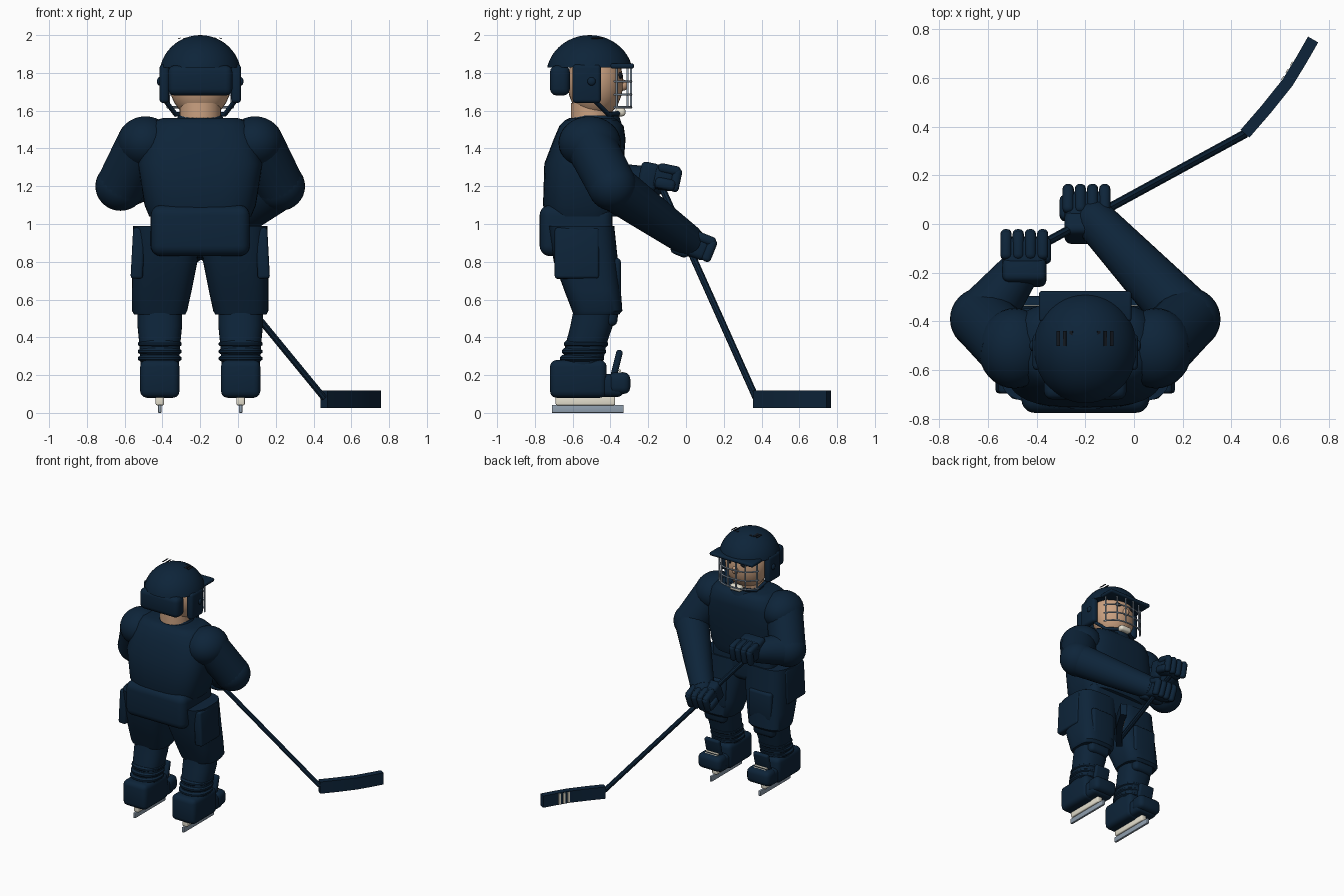
import bpy, bmesh, math
from mathutils import Vector, Matrix

if "Cube" in bpy.data.objects:
    bpy.data.objects.remove(bpy.data.objects["Cube"])

CX = -0.2  # body centre line


def mat(name, rgb):
    m = bpy.data.materials.new(name)
    m.diffuse_color = (*rgb, 1)
    m.use_nodes = True
    m.node_tree.nodes["Principled BSDF"].inputs["Base Color"].default_value = m.diffuse_color
    return m


NAVY = mat("navy", (0.004, 0.0175, 0.041))
SKIN = mat("skin", (0.60, 0.36, 0.22))
CREAM = mat("cream", (0.78, 0.74, 0.62))
STEEL = mat("steel", (0.28, 0.35, 0.43))
DARK = mat("near_black", (0.006, 0.009, 0.014))


def finish(name, bm, m):
    bmesh.ops.recalc_face_normals(bm, faces=bm.faces)
    me = bpy.data.meshes.new(name)
    bm.to_mesh(me)
    bm.free()
    me.materials.append(m)
    ob = bpy.data.objects.new(name, me)
    bpy.context.collection.objects.link(ob)
    return ob


def box(name, lo, hi, m=NAVY, r=0.02, rot=(0, 0, 0), seg=3):
    """Rounded box between two corners, turned about its centre."""
    lo, hi = Vector(lo), Vector(hi)
    bm = bmesh.new()
    bmesh.ops.create_cube(bm, size=1)
    bmesh.ops.scale(bm, vec=hi - lo, verts=bm.verts)
    if r:
        bmesh.ops.bevel(bm, geom=bm.edges[:], offset=r, segments=seg, affect='EDGES', profile=0.5)
    ob = finish(name, bm, m)
    ob.location = (lo + hi) / 2
    ob.rotation_euler = [math.radians(a) for a in rot]
    return ob


def ball(name, c, r, m=NAVY, seg=32, cut=None):
    """Ellipsoid, optionally cut flat below height cut."""
    bm = bmesh.new()
    bmesh.ops.create_uvsphere(bm, u_segments=seg, v_segments=seg // 2, radius=1)
    bmesh.ops.scale(bm, vec=r, verts=bm.verts)
    bmesh.ops.translate(bm, vec=c, verts=bm.verts)
    if cut is not None:
        res = bmesh.ops.bisect_plane(bm, geom=bm.verts[:] + bm.edges[:] + bm.faces[:],
                                     plane_co=(0, 0, cut), plane_no=(0, 0, -1), clear_outer=True)
        edges = [e for e in res["geom_cut"] if isinstance(e, bmesh.types.BMEdge)]
        bmesh.ops.holes_fill(bm, edges=edges, sides=0)
    return finish(name, bm, m)


def limb(name, a, b, ra, rb, m=NAVY, seg=24):
    """Tapered cylinder from a to b."""
    a, b = Vector(a), Vector(b)
    bm = bmesh.new()
    q = (b - a).to_track_quat('Z', 'Y').to_matrix().to_4x4()
    bmesh.ops.create_cone(bm, cap_ends=True, segments=seg, radius1=ra, radius2=rb,
                          depth=(b - a).length, matrix=Matrix.Translation((a + b) / 2) @ q)
    return finish(name, bm, m)


def loft(name, rings, m=NAVY, power=3.2, n=40):
    """Skin over rounded-square sections (z, x, y, half x, half y)."""
    bm = bmesh.new()
    loops = []
    for z, x, y, hx, hy in rings:
        loop = []
        for i in range(n):
            t = 2 * math.pi * i / n
            c, s = math.cos(t), math.sin(t)
            loop.append(bm.verts.new((x + hx * math.copysign(abs(c) ** (2 / power), c),
                                      y + hy * math.copysign(abs(s) ** (2 / power), s), z)))
        loops.append(loop)
    for p, q in zip(loops, loops[1:]):
        for i in range(n):
            bm.faces.new((p[i], p[(i + 1) % n], q[(i + 1) % n], q[i]))
    bm.faces.new(loops[0])
    bm.faces.new(loops[-1])
    return finish(name, bm, m)


def tube(name, pts, r, m):
    cu = bpy.data.curves.new(name, 'CURVE')
    cu.dimensions = '3D'
    cu.bevel_depth = r
    cu.bevel_resolution = 2
    cu.use_fill_caps = True
    sp = cu.splines.new('POLY')
    sp.points.add(len(pts) - 1)
    for p, c in zip(sp.points, pts):
        p.co = (*c, 1)
    cu.materials.append(m)
    ob = bpy.data.objects.new(name, cu)
    bpy.context.collection.objects.link(ob)


# Head and face
limb("neck", (CX, -0.5, 1.5), (CX, -0.5, 1.64), 0.11, 0.11, SKIN)
ball("head", (CX, -0.48, 1.75), (0.165, 0.148, 0.195), SKIN)
ball("nose", (CX, -0.335, 1.735), (0.025, 0.03, 0.03), SKIN, 16)
box("chin_cup", (CX - 0.05, -0.375, 1.57), (CX + 0.05, -0.32, 1.615), CREAM, 0.018)

# Helmet
ball("helmet_dome", (CX, -0.51, 1.785), (0.217, 0.23, 0.215), cut=1.828, seg=48)
box("helmet_brim", (CX - 0.19, -0.4, 1.822), (CX + 0.19, -0.275, 1.85), r=0.012)
box("helmet_back", (CX - 0.17, -0.72, 1.68), (CX + 0.17, -0.615, 1.84), r=0.035)
for s in (-1, 1):
    x = CX + s * 0.19
    box("ear_guard", (x - 0.026, -0.6, 1.64), (x + 0.026, -0.45, 1.845), r=0.02)
    ball("ear_bolt", (CX + s * 0.217, -0.5, 1.755), (0.012, 0.022, 0.022), seg=16)
    ball("eye", (CX + s * 0.06, -0.352, 1.785), (0.026, 0.018, 0.018), DARK, 16)
    tube("chin_strap", [(x, -0.49, 1.66), (CX + s * 0.13, -0.41, 1.58), (CX + s * 0.05, -0.36, 1.585)], 0.013, NAVY)
    for i in range(3):
        box("vent", (CX + s * 0.083 - 0.034 + i * 0.026, -0.5, 1.981),
            (CX + s * 0.083 - 0.02 + i * 0.026, -0.44, 1.985), DARK, 0, (0, s * 22, 0))


# Face cage
def cage_point(u, z):
    """Point on the curved cage, u running -1 to 1 across the face."""
    return (CX + 0.175 * u, -0.29 - 0.09 * abs(u) ** 3, z)


for z in (1.755, 1.685, 1.618):
    tube("cage_bar", [cage_point(i / 8, z) for i in range(-8, 9)], 0.006, STEEL)
for u in (-0.95, -0.6, -0.2, 0.2, 0.6, 0.95):
    tube("cage_upright", [cage_point(u, 1.83), cage_point(u, 1.612)], 0.006, STEEL)

# Torso
loft("torso", [(1.04, CX, -0.55, 0.27, 0.19), (1.1, CX, -0.55, 0.295, 0.207),
               (1.32, CX, -0.54, 0.33, 0.21), (1.45, CX, -0.51, 0.30, 0.19),
               (1.52, CX, -0.5, 0.265, 0.17), (1.55, CX, -0.5, 0.24, 0.14),
               (1.56, CX, -0.5, 0.2, 0.12)])
loft("collar", [(1.53, CX, -0.48, 0.135, 0.14), (1.575, CX, -0.48, 0.115, 0.125)], power=2)
box("hip_pad", (CX - 0.262, -0.775, 0.83), (CX + 0.262, -0.39, 1.1), r=0.055, seg=5)

# Legs and skates
for s in (-1, 1):
    lx = CX + s * 0.214
    loft("pants_leg", [(0.99, CX + s * 0.175, -0.555, 0.18, 0.175), (0.8, CX + s * 0.187, -0.53, 0.172, 0.17),
                       (0.65, CX + s * 0.203, -0.495, 0.158, 0.15),
                       (0.54, CX + s * 0.215, -0.47, 0.146, 0.133), (0.52, CX + s * 0.215, -0.475, 0.135, 0.12)])
    px = CX + s * 0.33
    box("thigh_panel", (px - 0.032, -0.695, 0.71), (px + 0.032, -0.46, 0.98), r=0.015, rot=(0, -s * 3, 0))
    box("thigh_front_pad", (CX + s * 0.2 - 0.1, -0.4, 0.6), (CX + s * 0.2 + 0.1, -0.345, 0.82), r=0.02)
    loft("sock", [(0.6, lx, -0.475, 0.118, 0.11), (0.46, lx, -0.5, 0.118, 0.112),
                  (0.36, lx, -0.53, 0.108, 0.108), (0.24, lx, -0.55, 0.1, 0.105)], power=2.5)
    box("knee_pad", (lx - 0.09, -0.44, 0.46), (lx + 0.09, -0.36, 0.58), r=0.03, rot=(-6, 0, 0))
    for z, y in ((0.365, -0.53), (0.325, -0.54), (0.288, -0.55)):
        loft("sock_fold", [(z - 0.018, lx, y, 0.1, 0.105), (z - 0.006, lx, y, 0.116, 0.117),
                           (z + 0.006, lx, y, 0.116, 0.117), (z + 0.018, lx, y, 0.1, 0.105)], power=2.3)
    box("boot_ankle", (lx - 0.104, -0.72, 0.08), (lx + 0.104, -0.42, 0.28), r=0.035)
    box("boot_foot", (lx - 0.092, -0.68, 0.085), (lx + 0.092, -0.33, 0.205), r=0.03)
    box("toe_cap", (lx - 0.1, -0.41, 0.1), (lx + 0.1, -0.295, 0.215), r=0.035)
    box("boot_tongue", (lx - 0.065, -0.385, 0.18), (lx + 0.065, -0.35, 0.335), r=0.014, rot=(-14, 0, 0))
    for i in range(3):
        y = -0.365 + 0.014 * i
        tube("lace", [(lx - 0.055, y, 0.235 - 0.012 * i), (lx + 0.055, y, 0.235 - 0.012 * i)], 0.007, CREAM)
    box("blade_holder", (lx - 0.022, -0.69, 0.04), (lx + 0.022, -0.375, 0.09), CREAM, 0.008)
    box("skate_blade", (lx - 0.009, -0.71, 0), (lx + 0.009, -0.33, 0.042), STEEL, 0.004)


# Arms and gloves
def arm(side, elbow, wrist):
    sh = Vector((CX + side * 0.29, -0.51, 1.43))
    ball("shoulder_pad", sh, (0.15, 0.165, 0.14))
    limb("upper_arm", sh + Vector((side * 0.015, 0, 0)), elbow, 0.135, 0.13)
    ball("elbow", elbow, (0.133, 0.13, 0.13))
    limb("forearm", elbow, wrist, 0.125, 0.085)
    ball("wrist", wrist, (0.083, 0.083, 0.083))


def glove(c, tilt):
    """Cuff, palm, four curled fingers and a thumb, pitched about x."""
    turn = Matrix.Rotation(math.radians(tilt), 3, 'X')

    def piece(name, off, size, r):
        p = Vector(c) + turn @ Vector(off)
        h = Vector(size) / 2
        box(name, p - h, p + h, r=r, rot=(tilt, 0, 0))
    piece("glove_cuff", (0, -0.075, 0), (0.18, 0.1, 0.15), 0.025)
    piece("glove_palm", (0, 0.0, 0.01), (0.18, 0.13, 0.13), 0.03)
    for i in range(4):
        piece("glove_finger", (-0.075 + i * 0.05, 0.025, 0.06), (0.046, 0.12, 0.05), 0.02)
        piece("glove_fingertip", (-0.075 + i * 0.05, 0.07, 0.012), (0.046, 0.05, 0.125), 0.02)
    piece("glove_thumb", (0.085 if c[2] > 1 else -0.085, 0.02, -0.02), (0.05, 0.11, 0.06), 0.022)


arm(-1, Vector((-0.622, -0.39, 1.2)), Vector((-0.47, -0.19, 1.22)))
arm(1, Vector((0.222, -0.39, 1.2)), Vector((-0.16, 0.015, 0.91)))
glove((-0.45, -0.125, 1.235), -12)
glove((-0.195, 0.055, 0.875), -22)

# Stick shaft and curved blade
limb("stick_shaft", (-0.48, -0.14, 1.22), (0.455, 0.37, 0.08), 0.018, 0.018, seg=8)
path = [Vector(p) for p in ((0.455, 0.37), (0.54, 0.468), (0.63, 0.58), (0.685, 0.67), (0.735, 0.757))]
dirs = [(path[min(i + 1, 4)] - path[max(i - 1, 0)]).normalized() for i in range(5)]
bm = bmesh.new()
rows = []
for p, d in zip(path, dirs):
    nrm = Vector((-d.y, d.x)) * 0.024
    rows.append([bm.verts.new((*(p + nrm * k), z)) for k, z in ((1, 0.025), (-1, 0.025), (-1, 0.118), (1, 0.118))])
for a, b in zip(rows, rows[1:]):
    for i in range(4):
        bm.faces.new((a[i], a[(i + 1) % 4], b[(i + 1) % 4], b[i]))
bm.faces.new(rows[0])
bm.faces.new(rows[-1])
bmesh.ops.bevel(bm, geom=[e for e in bm.edges if e.calc_face_angle(0) > 1], offset=0.005, segments=2, affect='EDGES')
finish("stick_blade", bm, NAVY)

# Blade stripes
d = (path[3] - path[2]).normalized()
for t in (0.005, 0.04, 0.075):
    p = path[2] + d * t + Vector((-d.y, d.x)) * 0.025
    box("blade_stripe", (p.x - 0.009, p.y - 0.004, 0.03), (p.x + 0.009, p.y + 0.004, 0.113), CREAM, 0,
        (0, 0, math.degrees(math.atan2(d.y, d.x))))

# Smooth shading with sharp edges kept
bpy.ops.object.select_all(action='DESELECT')
for ob in bpy.data.objects:
    if ob.type == 'MESH':
        ob.select_set(True)
        bpy.context.view_layer.objects.active = ob
bpy.ops.object.shade_smooth_by_angle(angle=math.radians(40))
